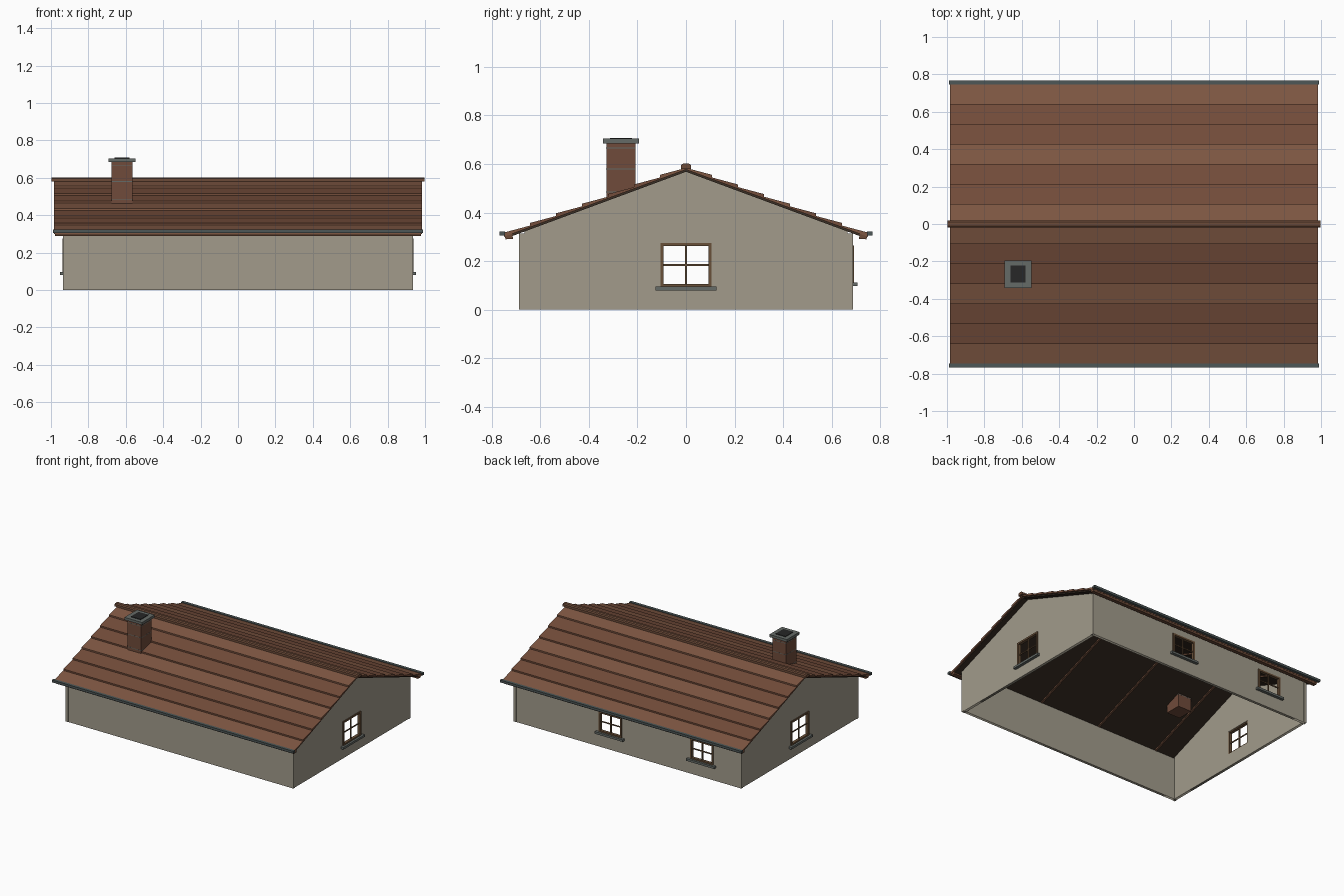
import bpy, bmesh
from math import pi, atan
from mathutils import Matrix, Vector

if "Cube" in bpy.data.objects:
    bpy.data.objects.remove(bpy.data.objects["Cube"])


def mat(name, r, g, b):
    m = bpy.data.materials.new(name)
    m.diffuse_color = (r, g, b, 1)
    m.use_nodes = True
    m.node_tree.nodes["Principled BSDF"].inputs["Base Color"].default_value = m.diffuse_color
    return m


WALL = mat("plaster", .36, .33, .26)
TILE = [mat("tile_light", .21, .095, .055), mat("tile_dark", .175, .075, .043)]
TRIM = mat("brown_trim", .15, .07, .04)
DECK = mat("dark_boards", .04, .026, .017)
FRAME = mat("window_wood", .14, .08, .04)
BRICK = mat("brick", .16, .07, .043)
STONE = mat("grey_stone", .13, .145, .135)
METAL = mat("gutter_metal", .075, .095, .095)
SOOT = mat("soot", .02, .02, .02)


def link(name, me, m):
    me.materials.clear()
    me.materials.append(m)
    ob = bpy.data.objects.new(name, me)
    bpy.context.collection.objects.link(ob)
    return ob


def box(name, lo, hi, m, xf=None):
    lo, hi = Vector(lo), Vector(hi)
    bm = bmesh.new()
    bmesh.ops.create_cube(bm, size=1, matrix=Matrix.Translation((lo + hi) / 2)
                          @ Matrix.Diagonal((*(hi - lo), 1)))
    if xf:
        bm.transform(xf)
    me = bpy.data.meshes.new(name)
    bm.to_mesh(me)
    bm.free()
    return link(name, me, m)


def prism(name, yz, hx, m):
    """Extrude a y-z profile along x from -hx to hx."""
    bm = bmesh.new()
    f = bm.faces.new([bm.verts.new((-hx, y, z)) for y, z in yz])
    r = bmesh.ops.extrude_face_region(bm, geom=[f])
    bmesh.ops.translate(bm, vec=(2 * hx, 0, 0),
                        verts=[v for v in r["geom"] if isinstance(v, bmesh.types.BMVert)])
    bmesh.ops.recalc_face_normals(bm, faces=bm.faces)
    me = bpy.data.meshes.new(name)
    bm.to_mesh(me)
    bm.free()
    return link(name, me, m)


def rect(u, hw, z0, z1):
    return [(u - hw, z0), (u + hw, z0), (u + hw, z1), (u - hw, z1)]


def wall(name, loops, xf, t=.02):
    """Flat wall with holes: local x along the wall, local -y outward."""
    cu = bpy.data.curves.new(name, 'CURVE')
    cu.dimensions, cu.fill_mode, cu.extrude = '2D', 'BOTH', t / 2
    for pts in loops:
        s = cu.splines.new('POLY')
        s.points.add(len(pts) - 1)
        for p, (u, z) in zip(s.points, pts):
            p.co = (u, z, 0, 1)
        s.use_cyclic_u = True
    tmp = bpy.data.objects.new(name + "_outline", cu)
    bpy.context.collection.objects.link(tmp)
    bpy.context.view_layer.update()
    me = bpy.data.meshes.new_from_object(
        tmp.evaluated_get(bpy.context.evaluated_depsgraph_get()))
    bpy.data.objects.remove(tmp)
    me.transform(xf @ Matrix.Translation((0, t / 2, 0)) @ Matrix.Rotation(pi / 2, 4, 'X'))
    link(name, me, WALL)


def window(name, xf, u, hw, z0, z1):
    b, d0, d1 = .013, -.006, .016
    for s in (-1, 1):
        c = u + s * (hw - b / 2)
        box(name + "_jamb", (c - b / 2, d0, z0), (c + b / 2, d1, z1), FRAME, xf)
    for za, zb in ((z0, z0 + b), (z1 - b, z1)):
        box(name + "_rail", (u - hw + b, d0, za), (u + hw - b, d1, zb), FRAME, xf)
    zc = (z0 + z1) / 2
    box(name + "_mullion", (u - .004, .003, z0 + b), (u + .004, .011, z1 - b), FRAME, xf)
    box(name + "_crossbar", (u - hw + b, .004, zc - .004), (u + hw - b, .010, zc + .004), FRAME, xf)
    box(name + "_sill", (u - hw - .02, -.021, z0 - .013), (u + hw + .02, .004, z0 + .003), STONE, xf)


# Walls and windows
HX, HY, SL, APEX = .932, .685, .37, .568
EAVE = APEX - SL * HY
front = Matrix.Translation((0, -HY, 0))
back = Matrix.Translation((0, HY, 0)) @ Matrix.Rotation(pi, 4, 'Z')
wall("front_wall", [rect(0, HX - .003, 0, EAVE)], front)
holes = [(-.14, .095, .11, .265), (.61, .095, .11, .265)]
wall("back_wall", [rect(0, HX - .003, 0, EAVE)]
     + [rect(u, hw - .004, a + .004, b - .004) for u, hw, a, b in holes], back)
for h in holes:
    window("back_window", back, *h)
gable = [(-HY + .02, 0), (HY - .02, 0), (HY - .02, EAVE + SL * .02), (0, APEX),
         (-HY + .02, EAVE + SL * .02)]
for side, s in (("right", 1), ("left", -1)):
    xf = Matrix.Translation((s * HX, 0, 0)) @ Matrix.Rotation(s * pi / 2, 4, 'Z')
    wall(side + "_gable", [gable, rect(0, .101, .097, .271)], xf)
    window(side + "_window", xf, 0, .105, .093, .275)
    # Corner posts
    for t in (-1, 1):
        x, y = s * (HX - .008), t * (HY - .009)
        box("corner_post", (x - .011, y - .011, 0), (x + .011, y + .011, EAVE), WALL)

# Roof: boards, overlapping tile courses, fascia, gutter and rafters on each slope
for s in (-1, 1):
    def slope(name, y0, y1, b0, b1, t0, t1, hx, m):
        prism(name, [(s * y0, b0 - SL * y0), (s * y1, b1 - SL * y1),
                     (s * y1, t1 - SL * y1), (s * y0, t0 - SL * y0)], hx, m)
    slope("roof_boards", 0, .742, APEX, APEX, .579, .579, .972, DECK)
    n, w = 7, .107
    for i in range(n):
        slope("tile_course", i * w, (i + 1) * w, .577, .577, .584, .595, .983,
              TILE[0 if i % 3 == 0 else 1])
    prism("fascia", [(s * .712, .292), (s * .742, .290), (s * .75, .312), (s * .715, .312)],
          .978, TRIM)
    prism("gutter", [(s * .746, .306), (s * .768, .306), (s * .768, .323), (s * .746, .323)],
          .99, METAL)
    for x in (-.75, -.25, .25, .75):
        prism("rafter", [(0, APEX + .002), (s * .664, APEX + .002 - SL * .664),
                         (s * .664, APEX - .010 - SL * .664), (0, APEX - .010)],
              .007, TRIM).location.x = x
prism("ridge_cap", [(-.02, .58), (.02, .58), (.02, .596), (.012, .602), (-.012, .602), (-.02, .596)],
      .998, TRIM)

# Chimney
cx, cy = -.62, -.268


def stack(name, hx, hy, z0, z1, m):
    box(name, (cx - hx, cy - hy, z0), (cx + hx, cy + hy, z1), m)


stack("chimney", .055, .06, .39, .688, BRICK)
for z in (.485, .58, .665):
    stack("mortar_band", .0555, .0605, z - .002, z + .002, STONE)
stack("chimney_cap", .072, .074, .685, .704, STONE)
stack("flue", .04, .045, .69, .708, SOOT)
